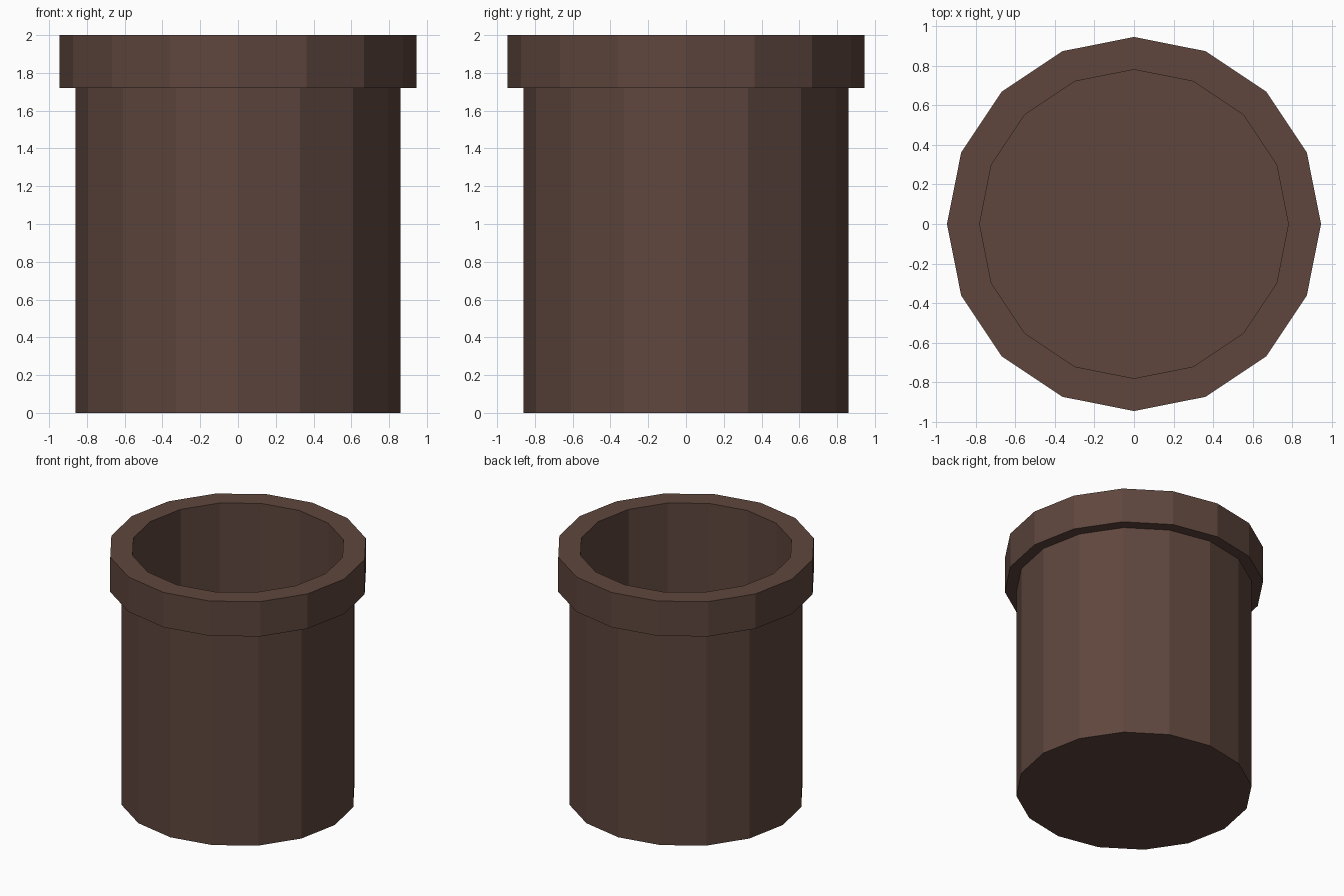
import bpy, bmesh
from math import cos, sin, pi

if "Cube" in bpy.data.objects:
    bpy.data.objects.remove(bpy.data.objects["Cube"])

SIDES = 16

# Cross-section (radius, height): outside base, up over the rim, down to the inner floor
PROFILE = [(0.86, 0.0), (0.86, 1.72), (0.945, 1.72), (0.945, 2.0),
           (0.78, 2.0), (0.78, 0.08)]

bm = bmesh.new()
rings = [[bm.verts.new((r * cos(2 * pi * i / SIDES), r * sin(2 * pi * i / SIDES), z))
          for i in range(SIDES)] for r, z in PROFILE]

# Walls, rim and inside
for low, high in zip(rings, rings[1:]):
    for i in range(SIDES):
        j = (i + 1) % SIDES
        bm.faces.new((low[i], low[j], high[j], high[i]))

# Underside and inner floor
bm.faces.new(rings[0][::-1])
bm.faces.new(rings[-1])
bmesh.ops.recalc_face_normals(bm, faces=bm.faces)

mesh = bpy.data.meshes.new("pot")
bm.to_mesh(mesh)
bm.free()
pot = bpy.data.objects.new("pot", mesh)
bpy.context.collection.objects.link(pot)

# Dark brown clay
clay = bpy.data.materials.new("brown_clay")
clay.diffuse_color = (0.112, 0.061, 0.047, 1.0)
clay.use_nodes = True
clay.node_tree.nodes["Principled BSDF"].inputs["Base Color"].default_value = clay.diffuse_color
mesh.materials.append(clay)
